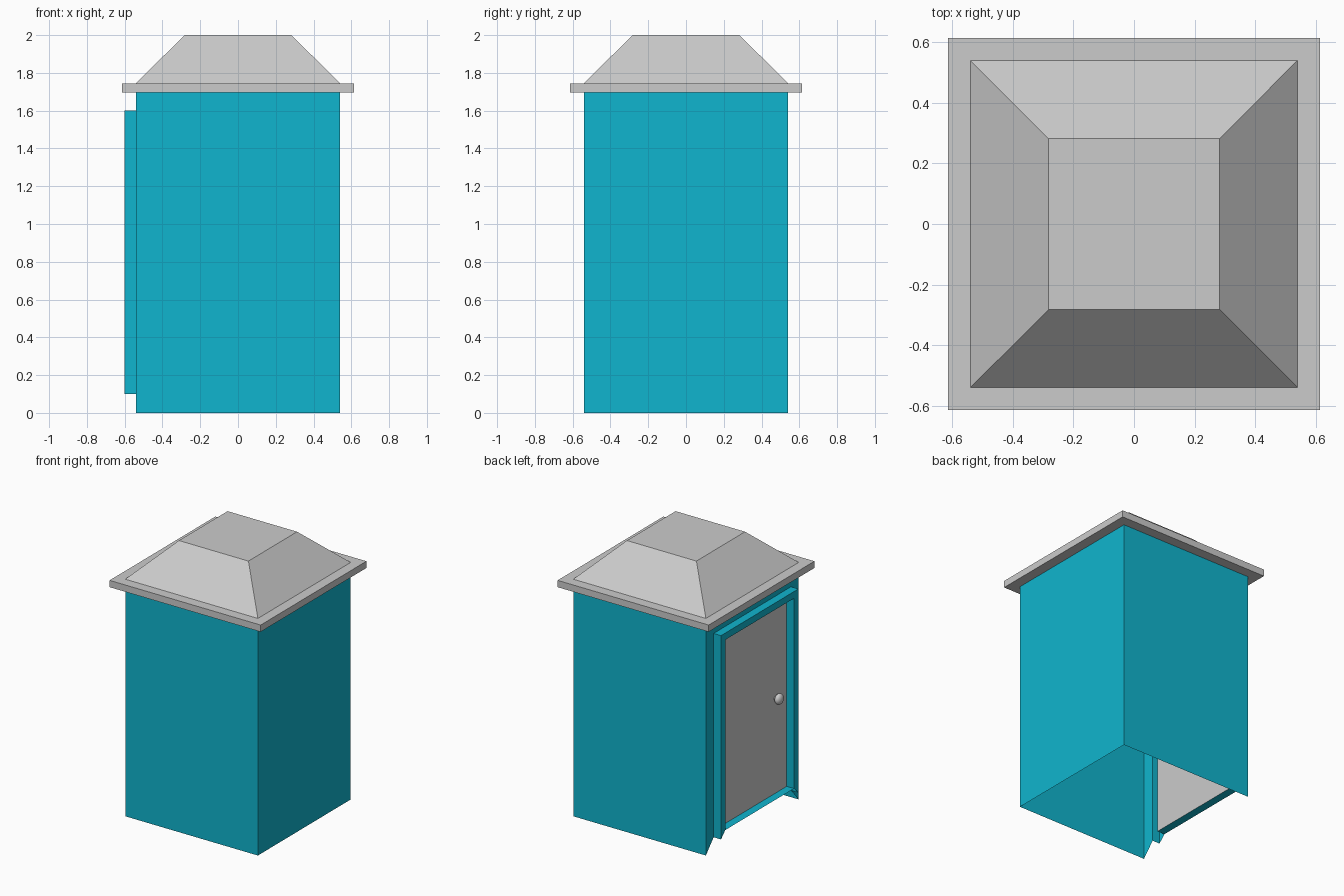
import bpy, bmesh, math

if "Cube" in bpy.data.objects:
    bpy.data.objects.remove(bpy.data.objects["Cube"])

teal = bpy.data.materials.new("teal")
teal.diffuse_color = (0.005, 0.46, 0.62, 1)
teal.use_nodes = True
teal.node_tree.nodes["Principled BSDF"].inputs["Base Color"].default_value = teal.diffuse_color


def finish(bm, name, mat=None):
    me = bpy.data.meshes.new(name)
    bm.to_mesh(me)
    bm.free()
    ob = bpy.data.objects.new(name, me)
    bpy.context.collection.objects.link(ob)
    if mat:
        me.materials.append(mat)
    return ob


def door_ring(bm, x, y, z0, z1):
    """Rectangle facing -x, starting at the lower back corner."""
    return [bm.verts.new((x, a, b)) for a, b in ((y, z0), (y, z1), (-y, z1), (-y, z0))]


def square(bm, r, z):
    return [bm.verts.new((a * r, b * r, z)) for a, b in ((-1, -1), (1, -1), (1, 1), (-1, 1))]


def bridge(bm, a, b, sides=4):
    for i in range(sides):
        j = (i + 1) % 4
        bm.faces.new((a[i], a[j], b[j], b[i]))


W, H = 0.54, 1.695

# Cabin walls, open underneath, with a raised door surround on the -x side
bm = bmesh.new()
rings = [door_ring(bm, *r) for r in (
    (-W, W, 0, H),             # wall outline
    (-W, 0.45, 0.1, 1.6),      # foot of the surround
    (-0.6, 0.45, 0.1, 1.6),    # outer front edge
    (-0.6, 0.40, 0.15, 1.55),  # inner front edge
    (-W, 0.40, 0.15, 1.55))]   # reveal meeting the door
for i in range(3):
    bridge(bm, rings[i], rings[i + 1], 3)   # bottom strips are open
bridge(bm, rings[3], rings[4])
far = door_ring(bm, W, W, 0, H)
bridge(bm, far, rings[0], 3)
bm.faces.new(far[::-1])
bmesh.ops.recalc_face_normals(bm, faces=bm.faces)
finish(bm, "cabin_walls", teal)

# Door panel set back in the surround
bm = bmesh.new()
bm.faces.new(door_ring(bm, -W, 0.40, 0.15, 1.55)[::-1])
bmesh.ops.recalc_face_normals(bm, faces=bm.faces)
for f in bm.faces:
    if f.normal.x > 0:
        f.normal_flip()
finish(bm, "door")

# Roof: overhanging slab with a truncated pyramid on top
bm = bmesh.new()
levels = [square(bm, r, z) for r, z in (
    (0.615, H), (0.615, 1.745), (W, 1.745), (0.283, 2.0))]
for a, b in zip(levels, levels[1:]):
    bridge(bm, a, b)
bm.faces.new(levels[0][::-1])
bm.faces.new(levels[-1])
finish(bm, "roof")

# Door knob: short stem and a flattened ball
bpy.ops.mesh.primitive_cylinder_add(vertices=16, radius=0.018, depth=0.03,
                                    location=(-0.552, -0.27, 0.85),
                                    rotation=(0, math.pi / 2, 0))
bpy.context.object.name = "knob_stem"
bpy.ops.mesh.primitive_uv_sphere_add(segments=16, ring_count=10, radius=0.04,
                                     location=(-0.57, -0.27, 0.85),
                                     rotation=(0, math.pi / 2, 0))
knob = bpy.context.object
knob.name = "door_knob"
knob.scale = (1, 1, 0.65)
bpy.ops.object.shade_smooth_by_angle()
